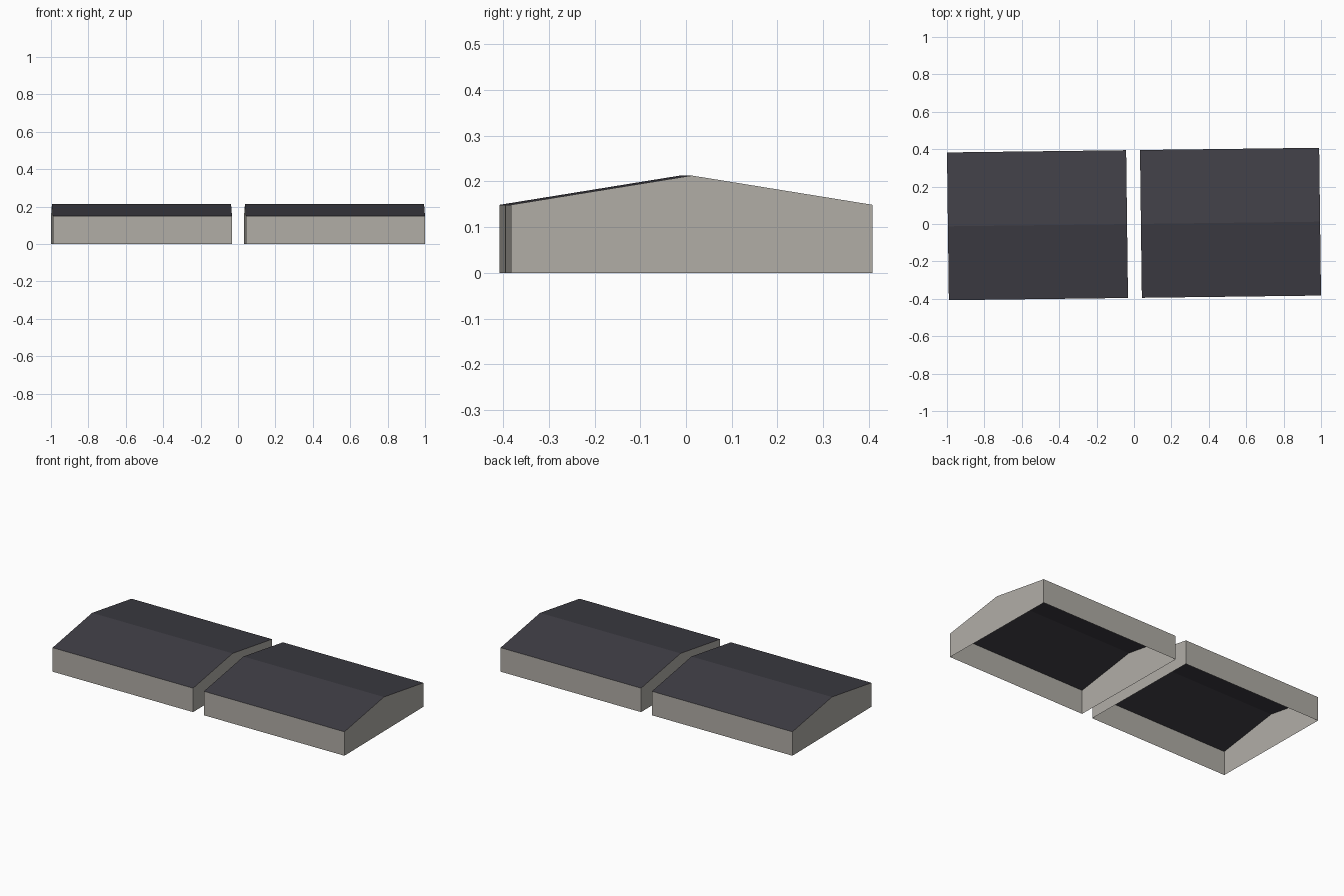
import bpy, bmesh
from mathutils import Matrix

if "Cube" in bpy.data.objects:
    bpy.data.objects.remove(bpy.data.objects["Cube"])

EAVE, RIDGE = 0.149, 0.213     # heights
HALF_DEPTH = 0.395
INNER, OUTER = 0.037, 0.995    # x extent of each hall
TURN = Matrix.Rotation(0.0125, 4, 'Z')


def material(name, colour):
    m = bpy.data.materials.new(name)
    m.diffuse_color = (*colour, 1)
    m.use_nodes = True
    m.node_tree.nodes["Principled BSDF"].inputs["Base Color"].default_value = m.diffuse_color
    return m


wall_mat = material("warm grey wall", (0.44, 0.42, 0.385))
roof_mat = material("dark slate roof", (0.05, 0.048, 0.06))

# gable cross-section (y, z), open at the bottom
PROFILE = [(-HALF_DEPTH, 0), (-HALF_DEPTH, EAVE), (0, RIDGE),
           (HALF_DEPTH, EAVE), (HALF_DEPTH, 0)]


def hall_part(name, x0, x1, mat, spans, gables):
    """Sweep chosen spans of the profile from x0 to x1, optionally with end gables."""
    bm = bmesh.new()
    ends = [[bm.verts.new((x, y, z)) for y, z in PROFILE] for x in (x0, x1)]
    a, b = ends
    for i in spans:
        bm.faces.new((a[i], b[i], b[i + 1], a[i + 1]))
    if gables:
        bm.faces.new(a)
        bm.faces.new(b[::-1])
    bmesh.ops.delete(bm, geom=[v for v in bm.verts if not v.link_faces], context='VERTS')
    bm.transform(TURN)
    mesh = bpy.data.meshes.new(name)
    bm.to_mesh(mesh)
    bm.free()
    mesh.materials.append(mat)
    obj = bpy.data.objects.new(name, mesh)
    bpy.context.collection.objects.link(obj)


# two matching halls: walls with gable ends, and a pitched roof
for side, x0, x1 in (("left", -OUTER, -INNER), ("right", INNER, OUTER)):
    hall_part(side + "_hall_walls", x0, x1, wall_mat, (0, 3), True)
    hall_part(side + "_hall_roof", x0, x1, roof_mat, (1, 2), False)
